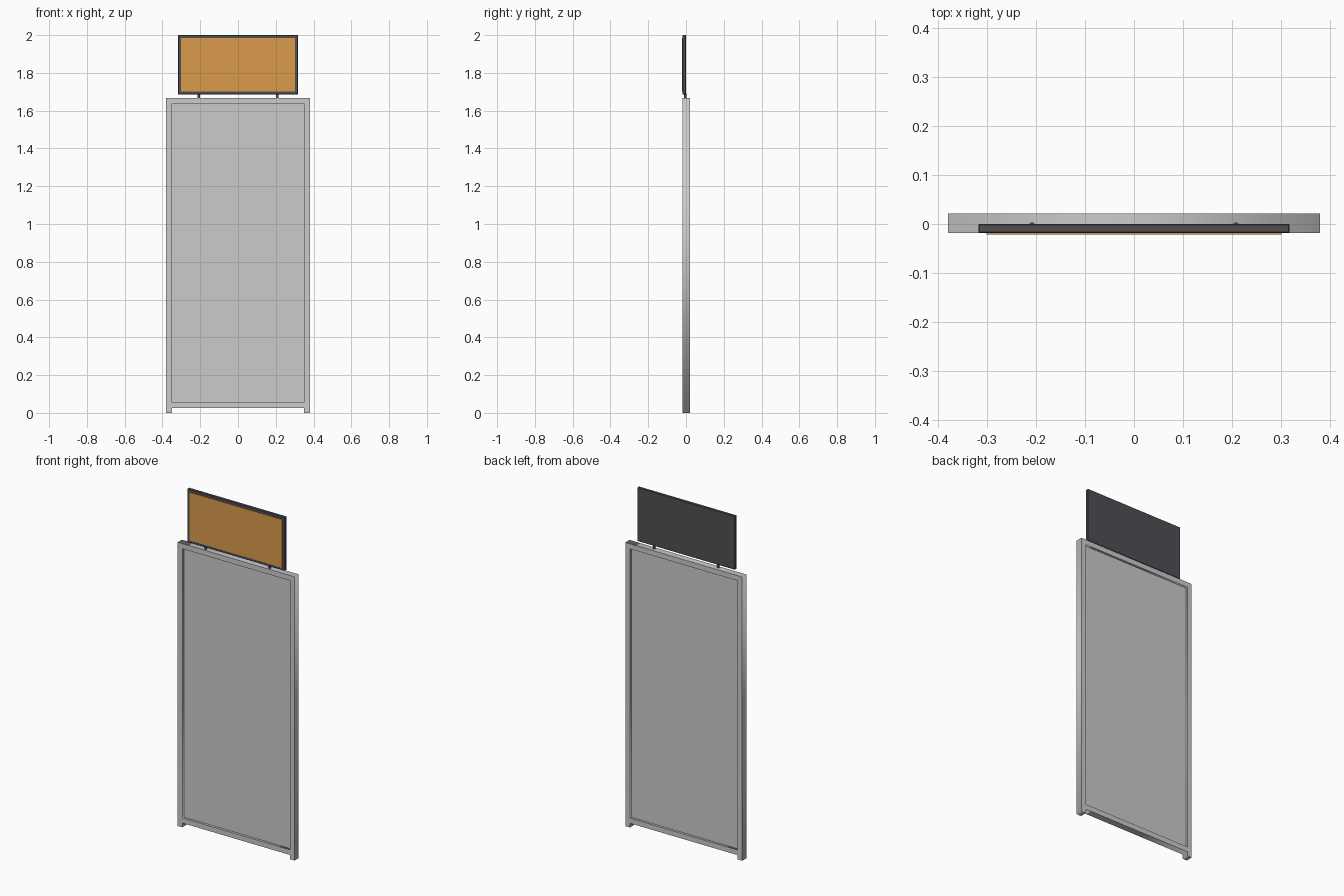
import bpy
from math import radians

if "Cube" in bpy.data.objects:
    bpy.data.objects.remove(bpy.data.objects["Cube"])


def material(name, color):
    m = bpy.data.materials.new(name)
    m.diffuse_color = color
    m.use_nodes = True
    m.node_tree.nodes["Principled BSDF"].inputs["Base Color"].default_value = m.diffuse_color
    return m


def box(name, x, y, z, mat=None, bevel=0):
    """Box from (min, max) ranges on each axis."""
    bpy.ops.mesh.primitive_cube_add(
        size=1, location=[(a + b) / 2 for a, b in (x, y, z)])
    o = bpy.context.object
    o.name = name
    o.scale = [b - a for a, b in (x, y, z)]
    bpy.ops.object.transform_apply(location=False, rotation=False, scale=True)
    if mat:
        o.data.materials.append(mat)
    if bevel:
        mod = o.modifiers.new("edge_chamfer", 'BEVEL')
        mod.width = bevel
        mod.segments = 1
    return o


def plate(name, loops, y0, y1):
    """Front-view outlines (outer loop, then holes) given depth along y."""
    cu = bpy.data.curves.new(name, 'CURVE')
    cu.dimensions = '2D'
    cu.fill_mode = 'BOTH'
    cu.extrude = (y1 - y0) / 2
    for pts in loops:
        s = cu.splines.new('POLY')
        s.points.add(len(pts) - 1)
        for p, (px, pz) in zip(s.points, pts):
            p.co = (px, pz, 0, 1)
        s.use_cyclic_u = True
    o = bpy.data.objects.new(name, cu)
    bpy.context.collection.objects.link(o)
    o.location.y = (y0 + y1) / 2
    o.rotation_euler.x = radians(90)
    bpy.ops.object.select_all(action='DESELECT')
    o.select_set(True)
    bpy.context.view_layer.objects.active = o
    bpy.ops.object.convert(target='MESH')
    return bpy.context.object


dark = material("dark_grey", (0.08, 0.08, 0.09, 1))
orange = material("orange", (0.7, 0.33, 0.07, 1))

W, T, TOP = 0.38, 0.03, 1.668      # half width, bar width, frame height
FOOT = 0.025                       # clearance under the bottom rail
inner = W - T

# Main frame: posts end in short feet below the bottom rail
outline = [(-W, 0), (-inner, 0), (-inner, FOOT), (inner, FOOT),
           (inner, 0), (W, 0), (W, TOP), (-W, TOP)]
opening = [(-inner, FOOT + T), (inner, FOOT + T),
           (inner, TOP - T), (-inner, TOP - T)]
plate("main_frame", [outline, opening], -0.018, 0.021)

# Infill panel, recessed on both sides
box("infill_panel", (-inner, inner), (-0.004, 0.008),
    (FOOT + T, TOP - T))

# Sign board with a thin raised face
box("sign_board", (-0.318, 0.318), (-0.018, 0.0), (1.685, 2.0), dark, 0.002)
box("sign_face", (-0.301, 0.301), (-0.021, -0.017), (1.701, 1.984), orange)

# Two pins carrying the sign
for side, x in (("left", -0.208), ("right", 0.208)):
    bpy.ops.mesh.primitive_cylinder_add(
        vertices=16, radius=0.007, depth=0.03, location=(x, -0.004, 1.675))
    pin = bpy.context.object
    pin.name = side + "_sign_pin"
    pin.data.materials.append(dark)
    bpy.ops.object.shade_smooth_by_angle(angle=radians(40))
